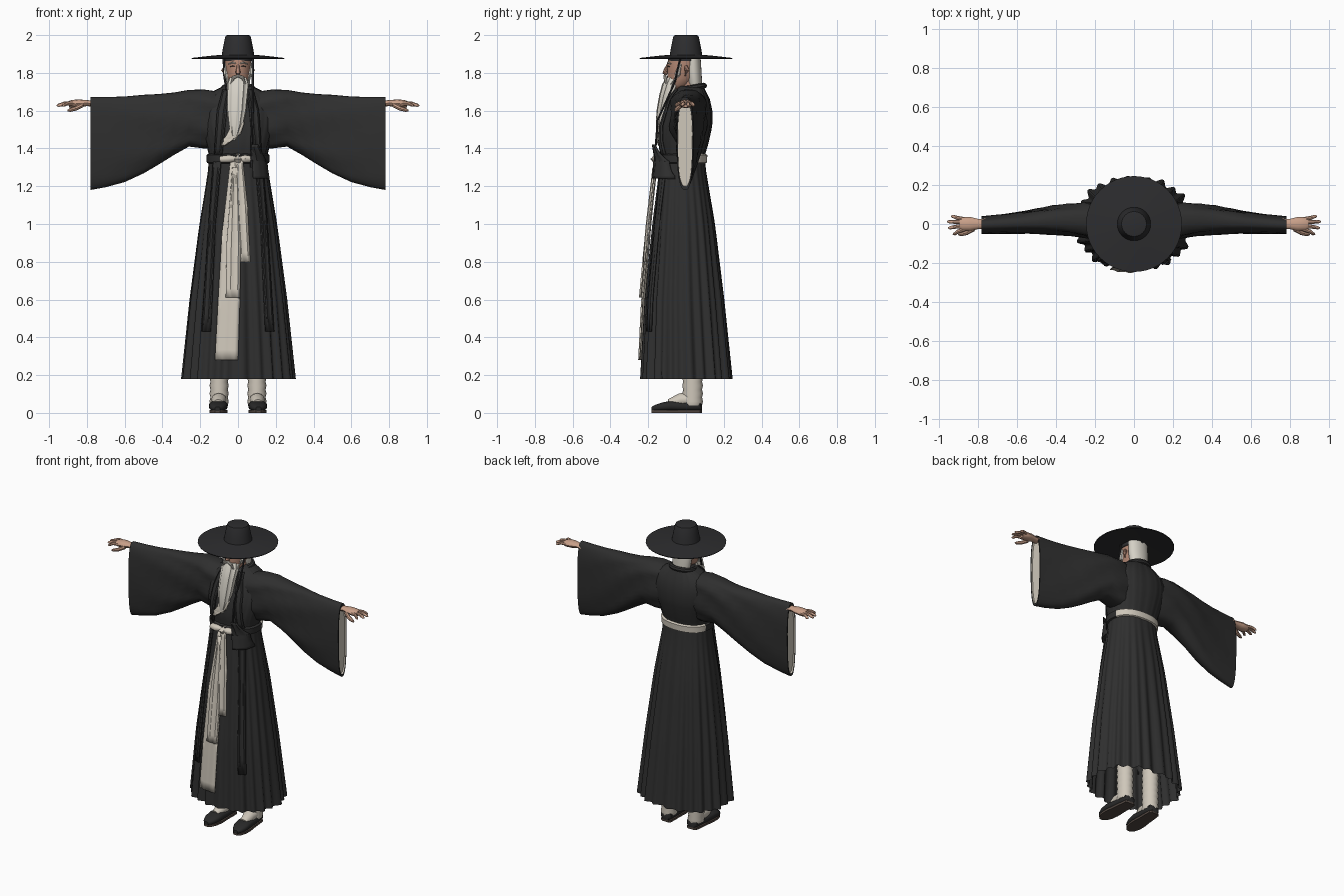
import bpy, bmesh, math
from math import sin, cos, pi
from mathutils import Vector

if "Cube" in bpy.data.objects:
    bpy.data.objects.remove(bpy.data.objects["Cube"])


def material(name, r, g, b):
    m = bpy.data.materials.new(name)
    m.use_nodes = True
    m.diffuse_color = (r, g, b, 1)
    bsdf = m.node_tree.nodes["Principled BSDF"]
    bsdf.inputs["Base Color"].default_value = (r, g, b, 1)
    bsdf.inputs["Roughness"].default_value = 0.9
    return m


BLACK = material("black cloth", .028, .028, .028)
HAT = material("hat black", .026, .026, .028)
CREAM = material("cream cloth", .62, .57, .49)
WHITE = material("white hair", .66, .63, .56)
SKIN = material("skin", .58, .35, .25)
FACE = material("face skin", .44, .24, .17)
SHOE = material("shoe black", .022, .022, .022)
SOLE = material("sole brown", .08, .06, .05)


def finish(name, bm, mats, rule=None, angle=40):
    bmesh.ops.recalc_face_normals(bm, faces=bm.faces)
    if rule:
        for f in bm.faces:
            f.material_index = rule(f.calc_center_median())
    mesh = bpy.data.meshes.new(name)
    bm.to_mesh(mesh)
    bm.free()
    ob = bpy.data.objects.new(name, mesh)
    bpy.context.collection.objects.link(ob)
    for m in mats:
        mesh.materials.append(m)
    bpy.ops.object.select_all(action='DESELECT')
    bpy.context.view_layer.objects.active = ob
    ob.select_set(True)
    bpy.ops.object.shade_smooth_by_angle(angle=math.radians(angle))
    return ob


def loft(name, rings, mats, closed=True, caps=(True, True), rule=None, angle=40):
    """Skin a list of point rings, or of open rows when not closed."""
    bm = bmesh.new()
    vs = [[bm.verts.new(p) for p in r] for r in rings]
    n = len(vs[0])
    for a, b in zip(vs, vs[1:]):
        for i in range(n if closed else n - 1):
            j = (i + 1) % n
            bm.faces.new((a[i], a[j], b[j], b[i]))
    for use, r in zip(caps, (vs[0], vs[-1])):
        if use and closed:
            bm.faces.new(r)
    return finish(name, bm, mats, rule, angle)


def oval(t, rx, ry, n=2.0):
    c, s = cos(t), sin(t)
    return (math.copysign(abs(c) ** (2 / n), c) * rx,
            math.copysign(abs(s) ** (2 / n), s) * ry)


def level(z, cx, cy, rx, ry, seg=24, n=2.0):
    pts = (oval(2 * pi * i / seg, rx, ry, n) for i in range(seg))
    return [(cx + x, cy + y, z) for x, y in pts]


def tube(name, pts, radii, mat, seg=10, flat=1.0):
    pts = [Vector(p) for p in pts]
    rings = []
    for i, (p, r) in enumerate(zip(pts, radii)):
        d = (pts[min(i + 1, len(pts) - 1)] - pts[max(i - 1, 0)]).normalized()
        u = d.cross((0, 0, 1) if abs(d.z) < .9 else (0, 1, 0)).normalized()
        v = d.cross(u)
        rings.append([p + u * r * cos(2 * pi * k / seg) + v * r * flat * sin(2 * pi * k / seg)
                      for k in range(seg)])
    return loft(name, rings, [mat])


# Robe profile: height, half width, front y, back y
ROBE = [(.18, .29, -.232, .235), (.6, .25, -.212, .195), (1.0, .202, -.175, .15),
        (1.25, .163, -.145, .11), (1.35, .15, -.135, .095), (1.43, .17, -.145, .118),
        (1.52, .195, -.135, .138), (1.6, .2, -.108, .138), (1.66, .185, -.085, .125),
        (1.7, .14, -.06, .105), (1.73, .075, -.035, .09)]
POWER = 2.3


def section(z):
    for a, b in zip(ROBE, ROBE[1:]):
        if z <= b[0]:
            k = (z - a[0]) / (b[0] - a[0])
            return [p + (q - p) * k for p, q in zip(a, b)][1:]
    return ROBE[-1][1:]


def front_y(x, z):
    rx, y0, y1 = section(z)
    k = max(0, 1 - abs(x / rx) ** POWER) ** (1 / POWER)
    return (y0 + y1) / 2 - (y1 - y0) / 2 * k


def robe_ring(z, grow=0, pleat=0, seg=144):
    rx, y0, y1 = section(z)
    pts = []
    for i in range(seg):
        t = 2 * pi * i / seg
        w = grow + pleat * (sin(24 * t) + .5 * sin(11 * t + 1))
        x, y = oval(t, rx + w, (y1 - y0) / 2 + w, POWER)
        pts.append((x, (y0 + y1) / 2 + y, z))
    return pts


def spread(a, b, n):
    return [a + (b - a) * i / n for i in range(n + 1)]


# Pleated skirt, upper robe and sash
loft("skirt", [robe_ring(z, 0, .012 * (1.4 - z) / 1.2) for z in spread(.18, 1.36, 14)],
     [BLACK], caps=(False, False), angle=60)
loft("upper_robe", [robe_ring(z, 0, .002, 72) for z in spread(1.33, 1.73, 12)], [BLACK])
loft("sash", [robe_ring(z, g, 0, 72) for z, g in
              ((1.32, 0), (1.325, .012), (1.345, .016), (1.365, .014), (1.372, 0))],
     [CREAM, BLACK], caps=(False, False), rule=lambda c: int(c.y < .02))


def ribbon(name, rows, off, mat, wave=.003):
    """Hanging cloth strip that follows the front of the robe."""
    grid = []
    for (za, a0, a1), (zb, b0, b1) in zip(rows, rows[1:]):
        for k in spread(0, 1, 6):
            z, x0, x1 = za + (zb - za) * k, a0 + (b0 - a0) * k, a1 + (b1 - a1) * k
            grid.append([(x, front_y(x, z) - off + wave * sin(i * 2.2), z)
                         for i, x in enumerate(spread(x0, x1, 6))])
    ob = loft(name, grid, [mat], closed=False)
    mod = ob.modifiers.new("thickness", 'SOLIDIFY')
    mod.thickness = .006
    mod.offset = 0
    return ob


# Long sash ends, bow and inner collar
ribbon("long_sash_end", [(1.34, -.04, .005), (.95, -.085, .015), (.6, -.105, .01), (.28, -.122, .0)],
       .02, CREAM)
ribbon("short_sash_end", [(1.34, -.015, .025), (1.1, -.02, .05), (.8, .0, .065)], .03, CREAM)
ribbon("middle_sash_end", [(1.3, -.03, .0), (.9, -.06, .015), (.61, -.065, .01)], .032, CREAM)
for s, w in ((1, .07), (-1, .092)):
    tube("bow_loop", [(0, -.155, 1.345), (s * w * .5, -.158, 1.345), (s * w, -.145, 1.342)],
         [.012, .024, .02], CREAM, flat=.9)
tube("bow_knot", [(0, -.15, 1.37), (0, -.168, 1.345), (0, -.15, 1.315)], [.012, .022, .012], CREAM)
ribbon("inner_collar", [(1.54, -.03, .035), (1.48, -.055, .015), (1.45, -.075, -.02),
                        (1.415, -.09, -.07)], .008, CREAM, .001)

# Coat edges, lapels and side tie
for s in (1, -1):
    ribbon("coat_edge", [(1.33, s * .09, s * .13), (1.0, s * .12, s * .155), (.43, s * .145, s * .19)],
           .014, BLACK)
    ribbon("lapel", [(1.71, s * .045, s * .08), (1.6, s * .06, s * .11), (1.36, s * .085, s * .125)],
           .01, BLACK)
ribbon("side_tie", [(1.42, .07, .105), (1.33, .075, .15), (1.24, .08, .165)], .042, BLACK)

# Neck collar
tube("neck_collar", [(.075 * cos(t), .03 + .065 * sin(t), 1.72 + .012 * sin(t))
                     for t in spread(-.7, pi + .7, 14)], [.016] * 15, BLACK, 8)

# Sleeve stations: distance out, top, bottom, front y, back y
SLEEVE = [(.1, 1.7, 1.40, -.08, .1), (.18, 1.712, 1.40, -.085, .11), (.26, 1.71, 1.41, -.065, .108),
          (.34, 1.696, 1.365, -.055, .1), (.42, 1.688, 1.315, -.052, .09), (.5, 1.684, 1.268, -.05, .075),
          (.6, 1.675, 1.222, -.05, .06), (.7, 1.672, 1.195, -.05, .048), (.782, 1.672, 1.18, -.05, .04)]


def sleeve_ring(s, x, top, bot, y0, y1, k=1.0, seg=40):
    ring = []
    for i in range(seg):
        t = 2 * pi * i / seg
        y, z = oval(t, (y1 - y0) / 2 * k, (top - bot) / 2 * (.5 + k / 2), 2.6)
        fold = 1 + .09 * sin(7 * t + x * 16) * min(1, (.8 - x) * 4)
        taper = 1 + .12 * z / (top - bot)
        ring.append((s * x, (y0 + y1) / 2 + y * fold * taper, (top + bot) / 2 + z))
    return ring


FINGERS = [(-.026, -.052, .93), (-.009, -.02, .955), (.009, .012, .96), (.024, .04, .94)]

for s in (1, -1):
    side = "left_" if s > 0 else "right_"
    # Wide sleeve with pale lining
    end = SLEEVE[-1]
    rings = [sleeve_ring(s, *st) for st in SLEEVE]
    rings += [sleeve_ring(s, *end, k=.86), sleeve_ring(s, .772, *end[1:], k=.84)]
    loft(side + "sleeve", rings, [BLACK, CREAM],
         rule=lambda c: int(.768 < abs(c.x) < .7815 and abs(c.y + .005) < .042))
    # Hand with four fingers and a thumb
    tube(side + "palm", [(s * x, y, z) for x, y, z in
                         ((.74, 0, 1.635), (.8, 0, 1.64), (.84, 0, 1.638), (.88, 0, 1.635), (.895, 0, 1.634))],
         [.028, .026, .036, .036, .028], SKIN, 12, .6)
    for base, tip, reach in FINGERS:
        mid = (base + tip) / 2
        tube(side + "finger", [(s * .87, base, 1.637), (s * (reach + .88) / 2, mid, 1.638),
                               (s * (reach - .008), tip, 1.628), (s * reach, tip, 1.625)],
             [.011, .01, .008, .003], SKIN, 8)
    tube(side + "thumb", [(s * .825, -.025, 1.63), (s * .86, -.045, 1.612), (s * .89, -.053, 1.603),
                          (s * .902, -.055, 1.6)], [.013, .012, .01, .004], SKIN, 8)
    # Wrapped leg, sock and shoe
    loft(side + "leg", [level(z, s * .1, .035, .046 + .005 * (i % 2), .05 + .005 * (i % 2), 16)
                        for i, z in enumerate(spread(.04, .5, 22))], [CREAM])
    tube(side + "sock", [(s * .1, .04, .07), (s * .102, -.03, .068), (s * .105, -.09, .05)],
         [.042, .04, .025], CREAM, 12, .9)
    shape = [(.085, .025, .05), (.075, .038, .062), (.03, .042, .06), (-.02, .044, .056),
             (-.08, .05, .062), (-.13, .046, .052), (-.165, .032, .04), (-.182, .014, .03)]
    rings = []
    for y, w, h in shape:
        pts = [oval(2 * pi * i / 20, w, h / 2 - .004, 2.6) for i in range(20)]
        rings.append([(s * (.1 - y * .05) + a, y, h / 2 + .006 + b) for a, b in pts])
    loft(side + "shoe", rings, [SHOE])
    loft(side + "sole", [[(s * (.1 - y * .05) + e * w * .95, y, z) for e, z in
                          ((-1, 0), (1, 0), (1, .014), (-1, .014))] for y, w, h in shape], [SOLE])
    # Ear, eye, brow, moustache and sideburn
    tube(side + "ear", [(s * .068, .0, 1.835), (s * .077, .005, 1.815), (s * .066, -.005, 1.785)],
         [.008, .013, .006], FACE, 8)
    tube(side + "eye", [(s * .016, -.097, 1.834), (s * .028, -.096, 1.836), (s * .042, -.087, 1.833)],
         [.002, .005, .002], SHOE, 6, .6)
    tube(side + "brow", [(s * .012, -.098, 1.85), (s * .03, -.096, 1.855), (s * .05, -.08, 1.848)],
         [.003, .005, .003], WHITE, 6)
    tube(side + "moustache", [(0, -.112, 1.785), (s * .025, -.111, 1.775), (s * .042, -.1, 1.73)],
         [.007, .01, .004], WHITE, 8)
    tube(side + "sideburn", [(s * .066, -.03, 1.85), (s * .064, -.045, 1.79), (s * .045, -.075, 1.74)],
         [.008, .015, .012], WHITE, 8)

# Head, nose, mouth and neck
loft("head", [level(z, 0, y, rx, ry) for z, y, rx, ry in
              ((1.715, -.05, .03, .04), (1.735, -.04, .048, .058), (1.77, -.025, .061, .075),
               (1.81, -.018, .067, .08), (1.85, -.015, .07, .084), (1.89, -.01, .066, .078))],
     [FACE], angle=60)
tube("nose", [(0, -.096, 1.845), (0, -.108, 1.815), (0, -.112, 1.802), (0, -.1, 1.792)],
     [.006, .01, .014, .008], FACE, 8)
loft("neck", [level(z, 0, .02, .045, .05) for z in (1.66, 1.77)], [FACE])
loft("headband", [level(z, 0, -.008, .073, .086) for z in (1.862, 1.89)], [HAT])

# Beard and back hair
strands = []
for z, x, y, rx, ry in ((1.775, 0, -.068, .045, .036), (1.74, 0, -.08, .056, .044), (1.68, -.003, -.1, .053, .04),
                        (1.6, -.007, -.118, .049, .036), (1.53, -.011, -.128, .038, .03),
                        (1.48, -.016, -.136, .024, .02), (1.445, -.02, -.142, .006, .008)):
    strands.append([(a + rx * .06 * sin(i * 2.1), b + ry * .1 * cos(i * 2.1), c)
                    for i, (a, b, c) in enumerate(level(z, x, y, rx, ry, 30))])
loft("beard", strands, [WHITE], angle=60)
loft("back_hair", [level(z, 0, y, rx, ry) for z, y, rx, ry in
                   ((1.70, .055, .05, .03), (1.75, .045, .063, .04), (1.81, .04, .07, .042),
                    (1.885, .035, .068, .042))], [WHITE], angle=60)

# Wide brimmed hat with cords
loft("hat", [level(z, 0, 0, r, r, 48) for z, r in
             ((1.885, .07), (1.874, .244), (1.879, .246), (1.89, .15), (1.896, .086),
              (1.93, .08), (1.99, .068), (1.998, .064), (2.0, .055))], [HAT], angle=30)
tube("left_cord", [(.078, -.03, 1.88), (.078, -.06, 1.75), (.08, -.105, 1.65), (.076, -.15, 1.55),
                   (.072, -.16, 1.42), (.07, -.165, 1.3)], [.006] * 6, HAT, 6)
tube("right_cord", [(-.076, -.03, 1.88), (-.072, -.05, 1.78), (-.06, -.08, 1.71)], [.006] * 3, HAT, 6)
